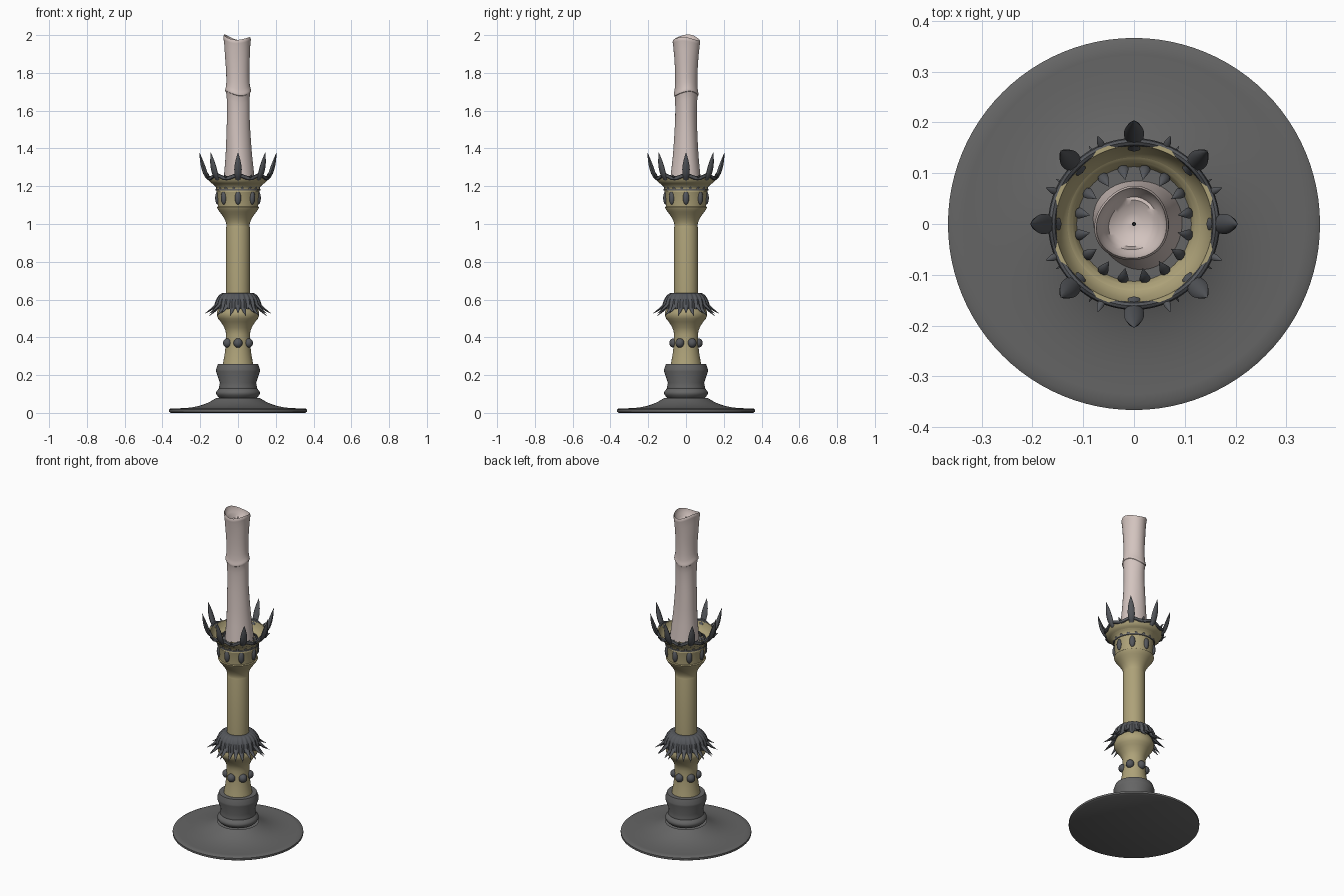
import bpy, bmesh
from math import sin, cos, pi, radians
from mathutils import Vector, Matrix

if "Cube" in bpy.data.objects:
    bpy.data.objects.remove(bpy.data.objects["Cube"], do_unlink=True)


def material(name, red, green, blue):
    mat = bpy.data.materials.new(name)
    mat.use_nodes = True
    colour = (red, green, blue, 1)
    mat.diffuse_color = colour
    mat.node_tree.nodes["Principled BSDF"].inputs["Base Color"].default_value = colour
    return mat


iron = material("dark iron", 0.13, 0.13, 0.13)
steel = material("blue grey iron", 0.09, 0.095, 0.105)
brass = material("dull brass", 0.42, 0.36, 0.19)
wax = material("pale wax", 0.65, 0.55, 0.52)
black = material("black wick", 0.01, 0.01, 0.01)


def finish(bm, name, mat, sharp_angle):
    """Clean the mesh, shade it smooth with sharp creases and link it."""
    bmesh.ops.remove_doubles(bm, verts=bm.verts, dist=0.00001)
    bmesh.ops.recalc_face_normals(bm, faces=bm.faces)
    mesh = bpy.data.meshes.new(name)
    bm.to_mesh(mesh)
    bm.free()
    mesh.materials.append(mat)
    mesh.shade_smooth()
    mesh.set_sharp_from_angle(angle=radians(sharp_angle))
    bpy.context.collection.objects.link(bpy.data.objects.new(name, mesh))


def skin(bm, rings):
    """Bridge successive rings of points with quads."""
    rows = [[bm.verts.new(point) for point in ring] for ring in rings]
    for lower, upper in zip(rows, rows[1:]):
        for i in range(len(lower)):
            bm.faces.new((lower[i - 1], lower[i], upper[i], upper[i - 1]))
    return rows


def smooth(points, steps=4):
    """Run a flowing curve through a few (radius, height) points."""
    pts = [Vector(p) for p in points]
    result = []
    for i in range(len(pts) - 1):
        a, b = pts[i], pts[i + 1]
        before, after = pts[max(i - 1, 0)], pts[min(i + 2, len(pts) - 1)]
        for k in range(steps):
            t = k / steps
            start = a + (b - before) * t / 2
            end = b - (after - a) * (1 - t) / 2
            ease = t * t * (3 - 2 * t)
            result.append(start.lerp(end, ease))
    return result + [pts[-1]]


def round_shape(angle, radius, height):
    return radius * cos(angle), radius * sin(angle), height


def lathe(name, profile, mat, sides=64, shape=round_shape):
    """Spin a profile round the axis; shape may bend each point."""
    bm = bmesh.new()
    turns = [2 * pi * i / sides for i in range(sides)]
    skin(bm, [[shape(a, r, z) for a in turns] for r, z in profile])
    finish(bm, name, mat, 35)


def horn_ring(name, count, radius, height, out, rise, lean, width, offset=0.0):
    """Ring of leaf-shaped horns that sweep out and taper to a point."""
    bm = bmesh.new()
    steps, sides = 8, 8
    for n in range(count):
        turn = Matrix.Rotation(2 * pi * (n + offset) / count, 3, 'Z')
        rings = []
        for k in range(steps + 1):
            t = k / steps
            swell = width * sin(pi * (1 + 3 * t) / 4)
            centre = Vector((radius + out * t ** lean, 0, height + rise * t))
            slope = Vector((out * lean * max(t, 0.1) ** (lean - 1), 0, rise)).normalized()
            across = Vector((slope.z, 0, -slope.x)) * swell * 0.6
            side = Vector((0, swell, 0))
            rings.append([turn @ (centre + across * cos(a) + side * sin(a))
                          for a in (2 * pi * i / sides for i in range(sides))])
        bm.faces.new(skin(bm, rings)[0])
    finish(bm, name, steel, 60)


def bead_ring(name, count, radius, height, size):
    bm = bmesh.new()
    for n in range(count):
        place = (Matrix.Rotation(2 * pi * n / count - pi / 2, 4, 'Z')
                 @ Matrix.Translation((radius, 0, height)) @ Matrix.Diagonal((*size, 1)))
        bmesh.ops.create_uvsphere(bm, u_segments=16, v_segments=10, radius=1, matrix=place)
    finish(bm, name, steel, 60)


# Foot: broad dish with a thin rim, sweeping up to the stem
dish_rim = [(0, 0), (0.355, 0), (0.366, 0.006), (0.366, 0.018)]
dish_sweep = [(0.355 - 0.24 * t, 0.024 + 0.055 * t ** 3) for t in (i / 12 for i in range(13))]
lathe("foot_dish", dish_rim + dish_sweep, iron, 96)

# Turned collar: a round ring under a flared block
ring = [(0.1 + 0.016 * sin(pi * i / 8), 0.08 + 0.05 * i / 8) for i in range(9)]
block = [(0.1, 0.14), (0.096, 0.16), (0.116, 0.22), (0.116, 0.23), (0.106, 0.26), (0, 0.26)]
lathe("foot_collar", ring + block, iron)

# Lower vase with round beads
lathe("lower_vase", smooth([(0.08, 0.26), (0.064, 0.39), (0.08, 0.465),
                            (0.112, 0.53), (0.06, 0.6)]), brass)
bead_ring("round_beads", 6, 0.064, 0.37, (0.024, 0.024, 0.025))

# Ribbed skirt with two rows of pointed petals
petals = 24


def ribbed(angle, radius, height):
    rib = max(0, radius - 0.06) * cos(petals * angle)
    return round_shape(angle, radius + 0.07 * rib, height)


dome = [(0.07 + 0.052 * sin(a), 0.55 + 0.086 * cos(a)) for a in (pi * i / 16 for i in range(9))]
lathe("petal_skirt", [(0.06, 0.636)] + dome + [(0.06, 0.58)], steel, petals * 6, ribbed)
horn_ring("upper_petals", petals // 2, 0.1, 0.6, 0.078, -0.075, 1.7, 0.014)
horn_ring("lower_petals", petals // 2, 0.1, 0.59, 0.06, -0.078, 1.7, 0.014, offset=0.5)

# Column, flared cup and open bowl
flare = smooth([(0.063, 0.98), (0.068, 1.02), (0.105, 1.075), (0.11, 1.09)])
bowl = smooth([(0.111, 1.18), (0.125, 1.205), (0.15, 1.225), (0.162, 1.255)])
lining = smooth([(0.154, 1.255), (0.14, 1.22), (0.117, 1.195), (0.115, 1.17)])
lathe("column_and_cup", [(0.063, 0.6)] + flare + [(0.106, 1.093)] + bowl + lining, brass)
bead_ring("cup_studs", 8, 0.106, 1.138, (0.015, 0.017, 0.036))

# Cup floor and the small teeth around the candle
lathe("cup_floor", [(0, 1.185), (0.118, 1.185), (0.118, 1.178), (0, 1.178)], iron)
horn_ring("candle_teeth", 16, 0.113, 1.185, -0.025, 0.045, 2, 0.011, offset=0.5)


# Scalloped rim with large and small thorns
def scalloped(angle, radius, height):
    return round_shape(angle, radius, height + 0.008 * cos(8 * angle))


rim = [(0.161 + 0.008 * cos(a), 1.25 + 0.011 * sin(a)) for a in (pi * i / 4 for i in range(9))]
lathe("scalloped_rim", rim, steel, 96, scalloped)
horn_ring("large_thorns", 8, 0.15, 1.235, 0.054, 0.145, 0.6, 0.02)
horn_ring("small_thorns", 8, 0.16, 1.242, 0.028, 0.02, 1, 0.007, offset=0.5)


# Candle: uneven wax with a drip ridge and a hollow top
def waxy(angle, radius, height):
    lump = 1 + 0.03 * sin(3 * angle + 5 * height) + 0.025 * cos(2 * angle - 4 * height)
    x, y, z = round_shape(angle, radius * lump, height)
    lean = 0.008 * max(0, 1.5 - height) / 0.3 - 0.01 * max(0, height - 1.6)
    if 1.64 < height < 1.74:
        z += 0.012 * sin(2 * angle + 1)
    if height > 1.92 and radius > 0.05:
        z += 0.011 * cos(2 * angle + 0.4) - 0.007 * cos(angle)
    return x + lean, y, z


shaft = smooth([(0.088, 1.18), (0.077, 1.28), (0.063, 1.46), (0.059, 1.65), (0.067, 1.695),
                (0.06, 1.75), (0.065, 1.89), (0.073, 1.975)])
hollow = smooth([(0.069, 1.985), (0.057, 1.95), (0.03, 1.925), (0, 1.92)])
lathe("candle", shaft + hollow, wax, 48, waxy)
lathe("wick", [(0, 1.91), (0.004, 1.91), (0.004, 1.96), (0, 1.962)], black, 10)
